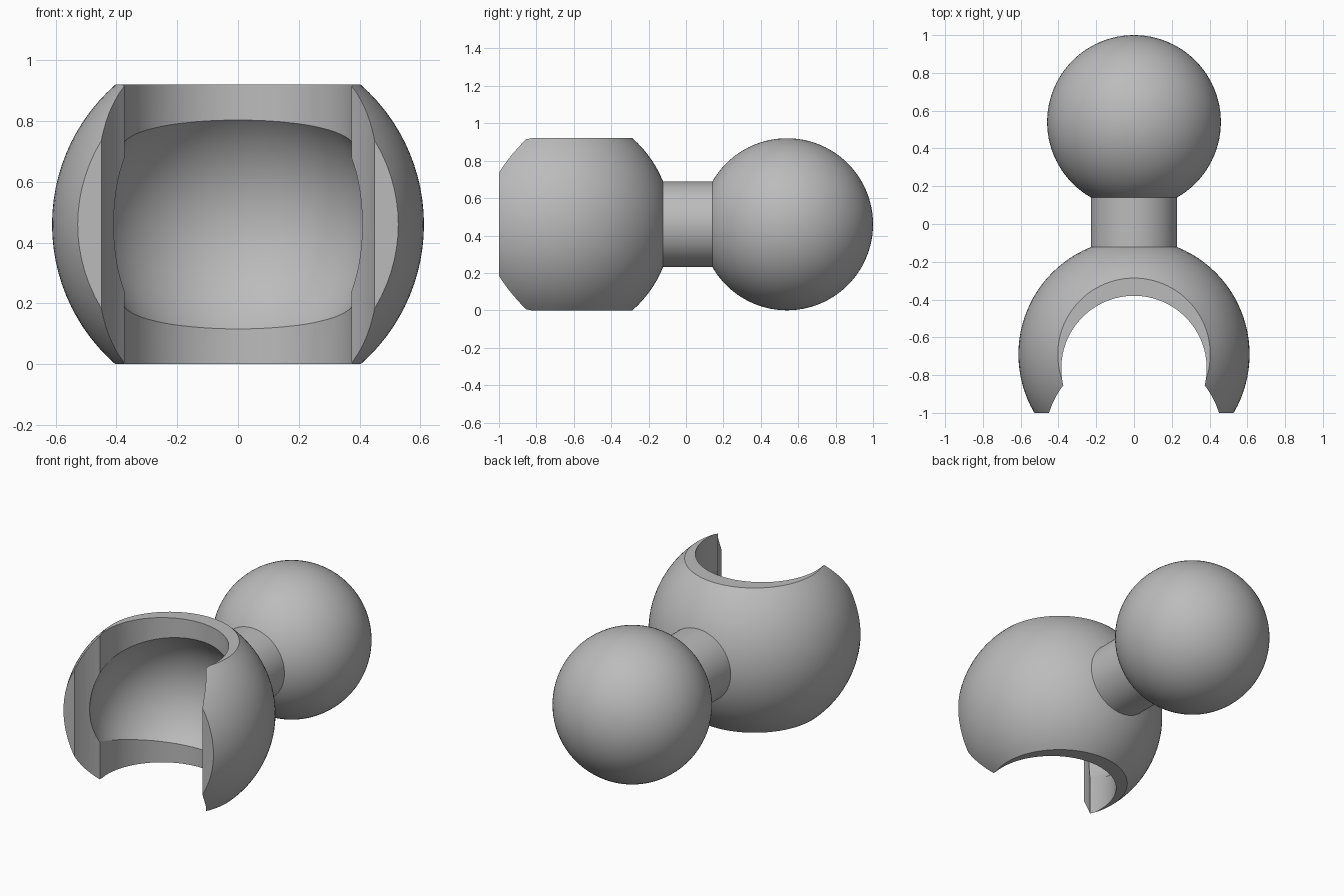
import bpy
import math

if "Cube" in bpy.data.objects:
    bpy.data.objects.remove(bpy.data.objects["Cube"], do_unlink=True)

MID = 0.46          # height of the common axis
SOCKET_Y = -0.69    # centre of the socket

grey = bpy.data.materials.new("plain_grey")
grey.use_nodes = True
grey.diffuse_color = (0.5, 0.5, 0.5, 1)
grey.node_tree.nodes["Principled BSDF"].inputs["Base Color"].default_value = (0.5, 0.5, 0.5, 1)


def finish(name):
    obj = bpy.context.object
    obj.name = name
    obj.data.materials.append(grey)
    return obj


def sphere(name, y, radius):
    bpy.ops.mesh.primitive_uv_sphere_add(segments=96, ring_count=48, radius=radius,
                                         location=(0, y, MID))
    return finish(name)


def cylinder(name, y, radius, depth, tilt=0):
    bpy.ops.mesh.primitive_cylinder_add(vertices=96, radius=radius, depth=depth,
                                        location=(0, y, MID), rotation=(tilt, 0, 0))
    return finish(name)


def select(obj):
    bpy.ops.object.select_all(action='DESELECT')
    obj.select_set(True)
    bpy.context.view_layer.objects.active = obj


def cut(obj, cutter, operation='DIFFERENCE'):
    cutter.hide_render = True
    select(obj)
    mod = obj.modifiers.new("cut", 'BOOLEAN')
    mod.operation = operation
    mod.solver = 'EXACT'
    mod.object = cutter
    bpy.ops.object.modifier_apply(modifier=mod.name)
    bpy.data.objects.remove(cutter, do_unlink=True)


# Socket: a sphere trimmed flat at the top, bottom and front
socket = sphere("socket", SOCKET_Y, 0.612)
bpy.ops.mesh.primitive_cube_add(size=2, location=(0, 0, MID))
trim = finish("trim")
trim.scale = (1, 1, MID)
cut(socket, trim, 'INTERSECT')

# Round cavity, upright bore and flared mouth
cut(socket, sphere("cavity", SOCKET_Y, 0.463))
cut(socket, cylinder("bore", -0.765, 0.385, 2))
cut(socket, cylinder("mouth", -1.141, 0.4716, 2))

# Ball and the neck that joins it to the socket
ball = sphere("ball", 0.54, 0.46)
neck = cylinder("neck", 0.01, 0.228, 0.39, math.pi / 2)

for part in (socket, ball, neck):
    select(part)
    bpy.ops.object.shade_smooth_by_angle(angle=math.radians(25))
